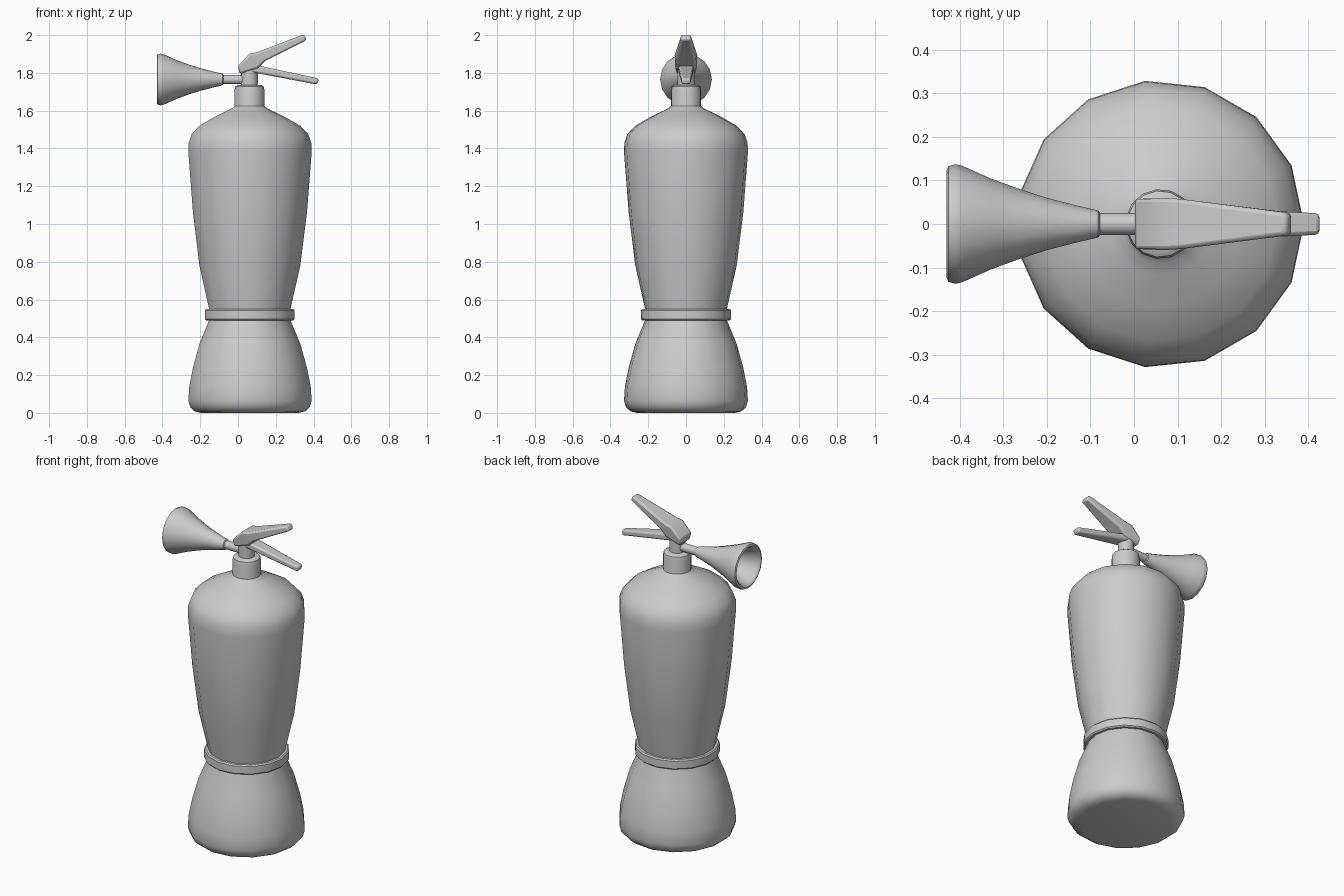
import bpy, bmesh
from math import cos, sin, pi, radians

if "Cube" in bpy.data.objects:
    bpy.data.objects.remove(bpy.data.objects["Cube"])

CX = 0.06        # cylinder axis in x
HORN_Z = 1.765   # nozzle axis height


def finish(bm, name, angle=40, bevel=0):
    bmesh.ops.recalc_face_normals(bm, faces=bm.faces)
    me = bpy.data.meshes.new(name)
    bm.to_mesh(me)
    bm.free()
    ob = bpy.data.objects.new(name, me)
    bpy.context.collection.objects.link(ob)
    if bevel:
        m = ob.modifiers.new("bevel", "BEVEL")
        m.width, m.segments, m.limit_method = bevel, 2, "ANGLE"
        m.angle_limit = radians(40)
    bpy.ops.object.select_all(action="DESELECT")
    ob.select_set(True)
    bpy.context.view_layer.objects.active = ob
    bpy.ops.object.shade_smooth_by_angle(angle=radians(angle))
    return ob


def skin(bm, rings, loop=False):
    rings = [[bm.verts.new(p) for p in r] for r in rings]
    n = len(rings[0])
    pairs = list(zip(rings, rings[1:])) + ([(rings[-1], rings[0])] if loop else [])
    for a, b in pairs:
        for i in range(n):
            j = (i + 1) % n
            bm.faces.new((a[i], a[j], b[j], b[i]))
    if not loop:
        bm.faces.new(rings[0])
        bm.faces.new(rings[-1])


def lathe(name, profile, n, axis="z", loop=False, angle=40):
    """Revolve (radius, position) pairs round the body or the nozzle axis."""
    rings = []
    for r, t in profile:
        cs = [(r * cos(2 * pi * i / n), r * sin(2 * pi * i / n)) for i in range(n)]
        rings.append([(CX + c, s, t) if axis == "z" else (t, s, HORN_Z + c) for c, s in cs])
    bm = bmesh.new()
    skin(bm, rings, loop)
    return finish(bm, name, angle)


def lever(name, sections, bevel):
    """Loft box sections: top x, top z, bottom x, bottom z, half widths top and bottom."""
    bm = bmesh.new()
    skin(bm, [[(xt, -wt, zt), (xt, wt, zt), (xb, wb, zb), (xb, -wb, zb)]
              for xt, zt, xb, zb, wt, wb in sections])
    return finish(bm, name, 50, bevel)


# tank with pinched waist and shoulder
lathe("tank", [(0.26, 0.0), (0.295, 0.008), (0.32, 0.03), (0.33, 0.065), (0.325, 0.14),
               (0.305, 0.24), (0.27, 0.365), (0.22, 0.485), (0.213, 0.52), (0.22, 0.56),
               (0.27, 0.78), (0.305, 1.06), (0.33, 1.38), (0.328, 1.43), (0.312, 1.475),
               (0.27, 1.52), (0.19, 1.566), (0.12, 1.60), (0.09, 1.615), (0.08, 1.625)], 15)

# waist band
lathe("band", [(0.205, 0.49), (0.233, 0.49), (0.24, 0.497), (0.24, 0.543),
               (0.233, 0.55), (0.205, 0.55)], 15, loop=True)

# neck collar and valve stem
lathe("neck", [(0.085, 1.60), (0.08, 1.625), (0.08, 1.71), (0.076, 1.728),
               (0.062, 1.737), (0.045, 1.737)], 15)
lathe("valve_stem", [(0.045, 1.73), (0.045, 1.83)], 15)

# hose pipe and hollow horn along x
lathe("pipe", [(0.025, 0.04), (0.025, -0.10)], 12, "x")
lathe("horn", [(0.022, -0.076), (0.031, -0.082), (0.042, -0.13), (0.06, -0.20), (0.081, -0.265),
               (0.105, -0.33), (0.134, -0.395), (0.137, -0.41), (0.133, -0.426), (0.122, -0.43),
               (0.112, -0.422), (0.105, -0.40), (0.085, -0.34), (0.055, -0.26),
               (0.025, -0.17)], 16, "x")

# upper squeeze handle
lever("top_handle", [(0.0, 1.838, 0.008, 1.795, 0.06, 0.05),
                     (0.062, 1.902, 0.105, 1.825, 0.061, 0.05),
                     (0.10, 1.909, 0.145, 1.864, 0.059, 0.05),
                     (0.348, 2.004, 0.364, 1.974, 0.026, 0.026)], 0.01)

# lower carrying handle
lever("lower_handle", [(0.05, 1.848, 0.05, 1.808, 0.042, 0.042),
                       (0.12, 1.836, 0.11, 1.797, 0.04, 0.04),
                       (0.428, 1.77, 0.42, 1.738, 0.025, 0.023)], 0.01)
